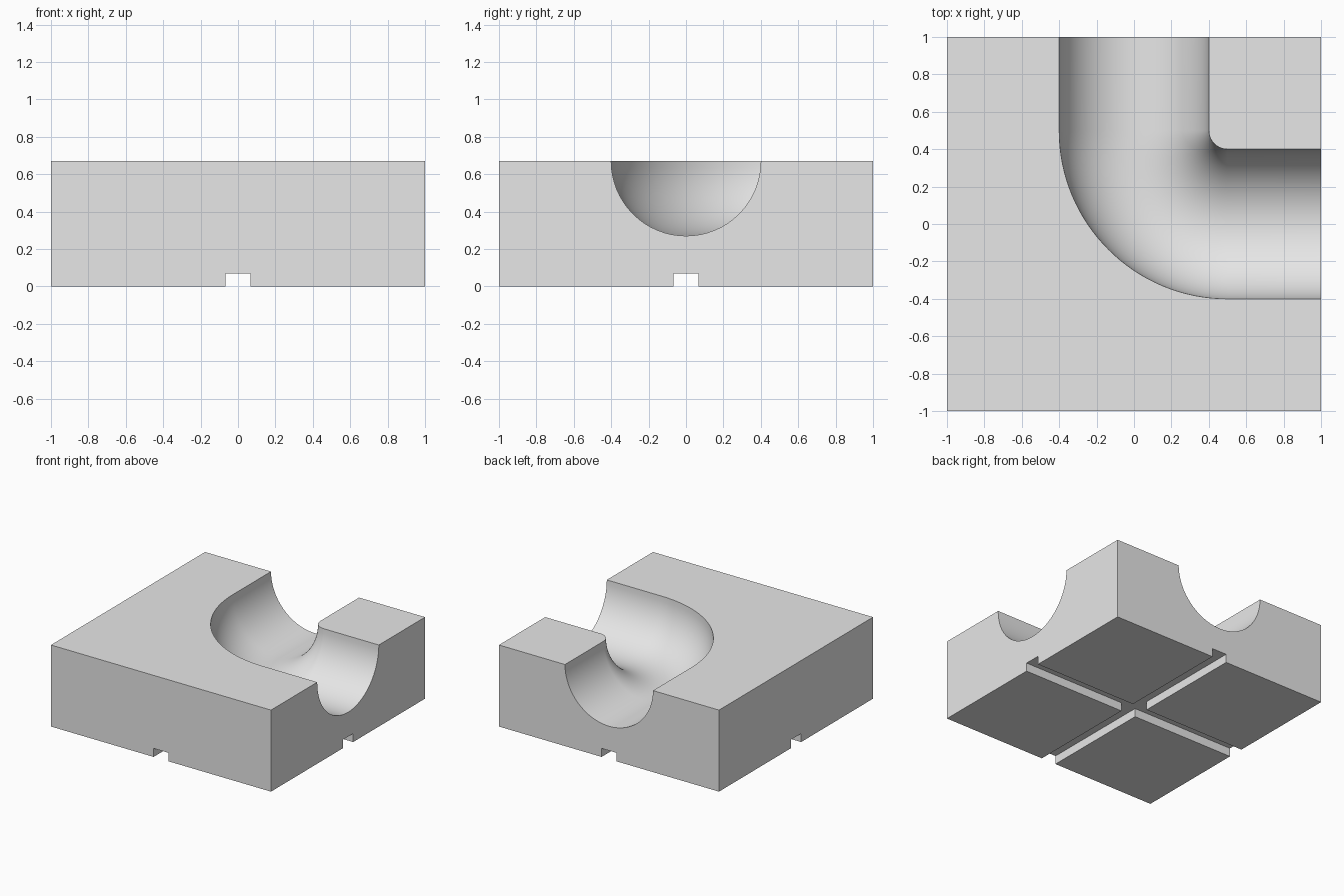
import bpy, bmesh
from math import sin, cos, pi, radians
from mathutils import Vector

old = bpy.data.objects.get("Cube")
if old:
    bpy.data.objects.remove(old, do_unlink=True)

HEIGHT = 0.67
CHANNEL_R = 0.4      # radius of the half-round channel
BEND_R = 0.5         # centreline radius of the bend, centred on (BEND_R, BEND_R)
GROOVE_W, GROOVE_H = 0.134, 0.07

grey = bpy.data.materials.new("plain grey")
grey.use_nodes = True
grey.diffuse_color = (0.8, 0.8, 0.8, 1)
grey.node_tree.nodes["Principled BSDF"].inputs["Base Color"].default_value = (0.8, 0.8, 0.8, 1)


def add_object(name, bm):
    bmesh.ops.recalc_face_normals(bm, faces=bm.faces)
    mesh = bpy.data.meshes.new(name)
    bm.to_mesh(mesh)
    bm.free()
    mesh.materials.append(grey)
    obj = bpy.data.objects.new(name, mesh)
    bpy.context.collection.objects.link(obj)
    return obj


def box(name, size, centre):
    bm = bmesh.new()
    bmesh.ops.create_cube(bm, size=1)
    bmesh.ops.scale(bm, vec=size, verts=bm.verts)
    bmesh.ops.translate(bm, vec=centre, verts=bm.verts)
    return add_object(name, bm)


def channel(name, bend_steps=32, arc_steps=32):
    # U profile: half circle below the top face, straight sides above it
    arc = [pi + pi * i / arc_steps for i in range(arc_steps + 1)]
    profile = [(CHANNEL_R * cos(a), HEIGHT + CHANNEL_R * sin(a)) for a in arc]
    profile = [(-CHANNEL_R, 1)] + profile + [(CHANNEL_R, 1)]

    # Path: in from the back, round the bend, out through the left side
    turns = [pi + pi / 2 * i / bend_steps for i in range(bend_steps + 1)]
    path = [(Vector((BEND_R + BEND_R * cos(a), BEND_R + BEND_R * sin(a), 0)),
             Vector((cos(a), sin(a), 0))) for a in turns]
    path = [(Vector((0, 1.2, 0)), path[0][1])] + path + [(Vector((1.2, 0, 0)), path[-1][1])]

    bm = bmesh.new()
    rings = [[bm.verts.new(p + side * u + Vector((0, 0, z))) for u, z in profile]
             for p, side in path]
    n = len(profile)
    for a, b in zip(rings, rings[1:]):
        for i in range(n):
            j = (i + 1) % n
            bm.faces.new((a[i], a[j], b[j], b[i]))
    bm.faces.new(rings[0])
    bm.faces.new(rings[-1])
    return add_object(name, bm)


# Solid block with a curved channel on top and crossed grooves underneath
block = box("channel_block", (2, 2, HEIGHT), (0, 0, HEIGHT / 2))
cutters = [
    channel("channel_cutter"),
    box("groove_cutter_x", (3, GROOVE_W, 2 * GROOVE_H), (0, 0, 0)),
    box("groove_cutter_y", (GROOVE_W, 3, 2 * GROOVE_H), (0, 0, 0)),
]

bpy.ops.object.select_all(action="DESELECT")
block.select_set(True)
bpy.context.view_layer.objects.active = block
for cutter in cutters:
    cutter.hide_render = True
    cut = block.modifiers.new(cutter.name, "BOOLEAN")
    cut.operation = "DIFFERENCE"
    cut.solver = "EXACT"
    cut.object = cutter
    bpy.ops.object.modifier_apply(modifier=cut.name)
    bpy.data.objects.remove(cutter, do_unlink=True)

# Smooth channel, crisp rims
bpy.ops.object.shade_smooth_by_angle(angle=radians(30))
